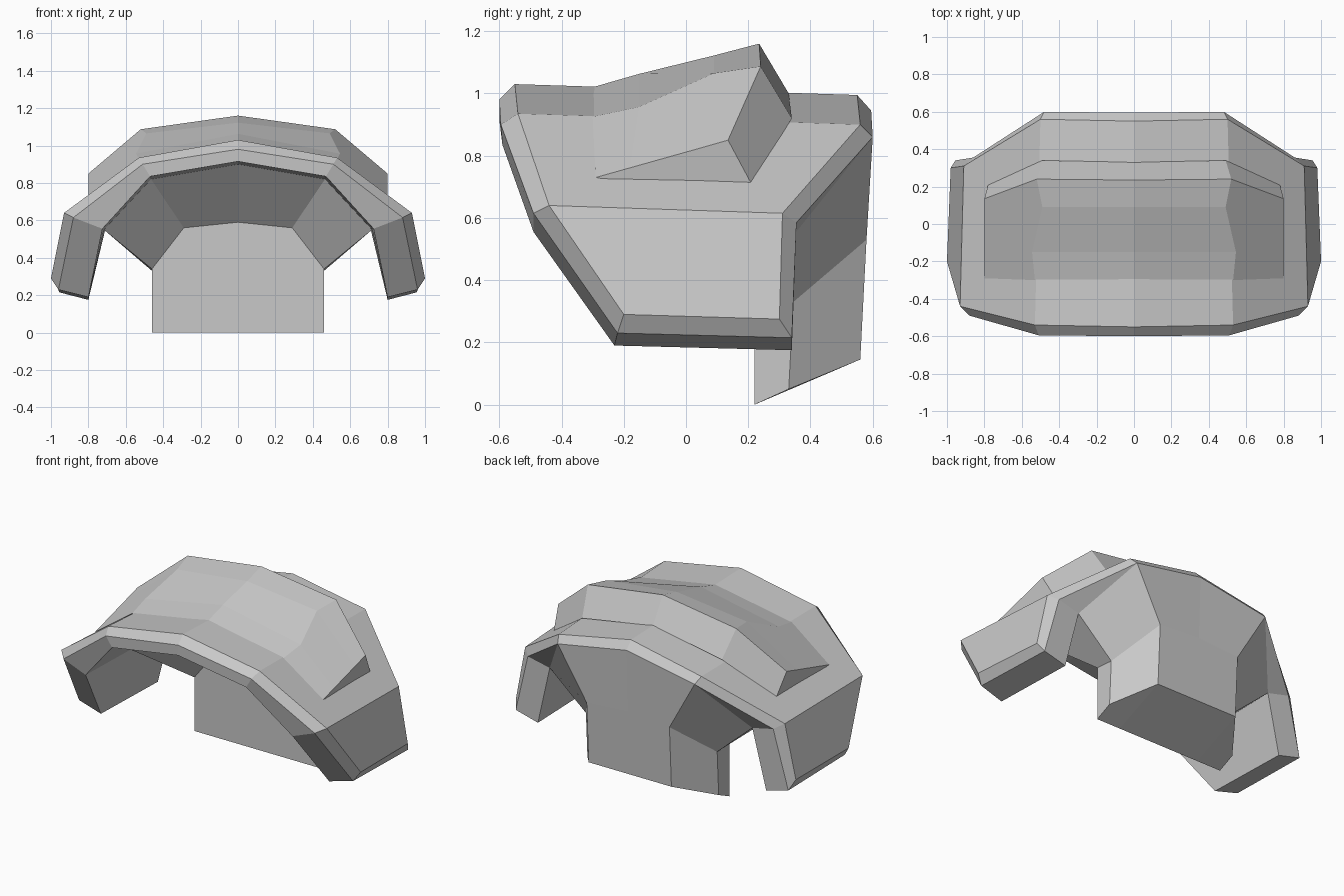
import bpy
import bmesh

cube = bpy.data.objects.get("Cube")
if cube:
    bpy.data.objects.remove(cube, do_unlink=True)

grey = bpy.data.materials.new("plain_grey")
grey.use_nodes = True
colour = (0.58, 0.58, 0.58, 1)
grey.diffuse_color = colour
grey.node_tree.nodes["Principled BSDF"].inputs["Base Color"].default_value = colour


def add_face(bm, points):
    """Add a face, leaving out repeated points."""
    unique = list(dict.fromkeys(points))
    if len(unique) > 2:
        bm.faces.new([bm.verts.new(p) for p in unique])


def loft(bm, rows):
    """Skin the half rows, which run from the centre line outwards."""
    for a, b in zip(rows, rows[1:]):
        for i in range(len(a) - 1):
            add_face(bm, (a[i], a[i + 1], b[i + 1], b[i]))


def end_cap(bm, rows):
    """Close the outer ends by pairing rows from both sides."""
    ends = [row[-1] for row in rows]
    for i in range(len(ends) // 2 - 1):
        add_face(bm, (ends[i], ends[i + 1], ends[-2 - i], ends[-1 - i]))


def finish(bm, name):
    """Weld the half, mirror it and make the object."""
    bmesh.ops.remove_doubles(bm, verts=bm.verts[:], dist=0.001)
    geom = bm.verts[:] + bm.edges[:] + bm.faces[:]
    bmesh.ops.mirror(bm, geom=geom, axis='X', merge_dist=0.001)
    bmesh.ops.remove_doubles(bm, verts=bm.verts[:], dist=0.001)
    bmesh.ops.recalc_face_normals(bm, faces=bm.faces[:])
    mesh = bpy.data.meshes.new(name)
    bm.to_mesh(mesh)
    bm.free()
    mesh.materials.append(grey)
    obj = bpy.data.objects.new(name, mesh)
    bpy.context.collection.objects.link(obj)


# Arched shell rows: centre, shoulder, corner, flap bottom
front_inner = [(0, -.6, .915), (.47, -.59, .835), (.725, -.49, .555), (.8, -.23, .19)]
front_bevel = [(0, -.6, .98), (.51, -.595, .9), (.88, -.49, .615), (.96, -.22, .23)]
front_top = [(0, -.55, 1.03), (.53, -.54, .935), (.93, -.44, .64), (1, -.2, .29)]
back_top = [(0, .55, .995), (.5, .56, .9), (.91, .31, .615), (.98, .3, .275)]
back_bevel = [(0, .595, .945), (.48, .6, .86), (.86, .355, .585), (.955, .34, .215)]
back_inner = back_bevel[:2] + [(.71, .35, .55), (.8, .34, .175)]

# Ceiling edge, where the hollow turns down to the neck block
ceiling_back = [(0, -.05, .9), (.465, -.05, .82), (.717, -.05, .55)]

# Neck block rows: centre, back corner, side
block_front_top = [(0, .22, .59), (.29, .22, .56), (.46, .22, .34)]
block_front_base = [(0, .22, 0), (.29, .22, 0), (.46, .22, 0)]
block_back_base = [(0, .56, .145), (.29, .56, .145), (.46, .33, .05)]
block_back_fold = [(0, .58, .55), (.29, .58, .53), (.46, .345, .33)]

bm = bmesh.new()
shell = [front_inner, front_bevel, front_top, back_top, back_bevel, back_inner]
loft(bm, shell)
end_cap(bm, shell)

# Hollow underside and neck block
under = [front_inner[:3], ceiling_back, block_front_top, block_front_base,
         block_back_base, block_back_fold, back_inner[:3]]
loft(bm, under)
end_cap(bm, under[1:])

# Inner wall of the side flaps
add_face(bm, front_inner[2:] + back_inner[:1:-1] + ceiling_back[2:])
finish(bm, "arched_shell")

# Raised crest: front edge, two rising rows, ridge, foot, sunken base
crest = [
    [(0, -.3, 1.02), (.53, -.3, .925), (.8, -.29, .73)],
    [(0, -.15, 1.063), (.545, -.15, .957), (.8, -.18, .761)],
    [(0, .09, 1.122), (.49, .09, 1.065), (.8, .03, .82)],
    [(0, .235, 1.16), (.52, .24, 1.087), (.8, .135, .85)],
    [(0, .33, 1), (.49, .34, .92), (.78, .21, .71)],
    [(0, 0, .96), (.5, 0, .87), (.78, 0, .68)],
]
bm = bmesh.new()
loft(bm, crest + crest[:1])
add_face(bm, [row[-1] for row in crest])
finish(bm, "raised_crest")
